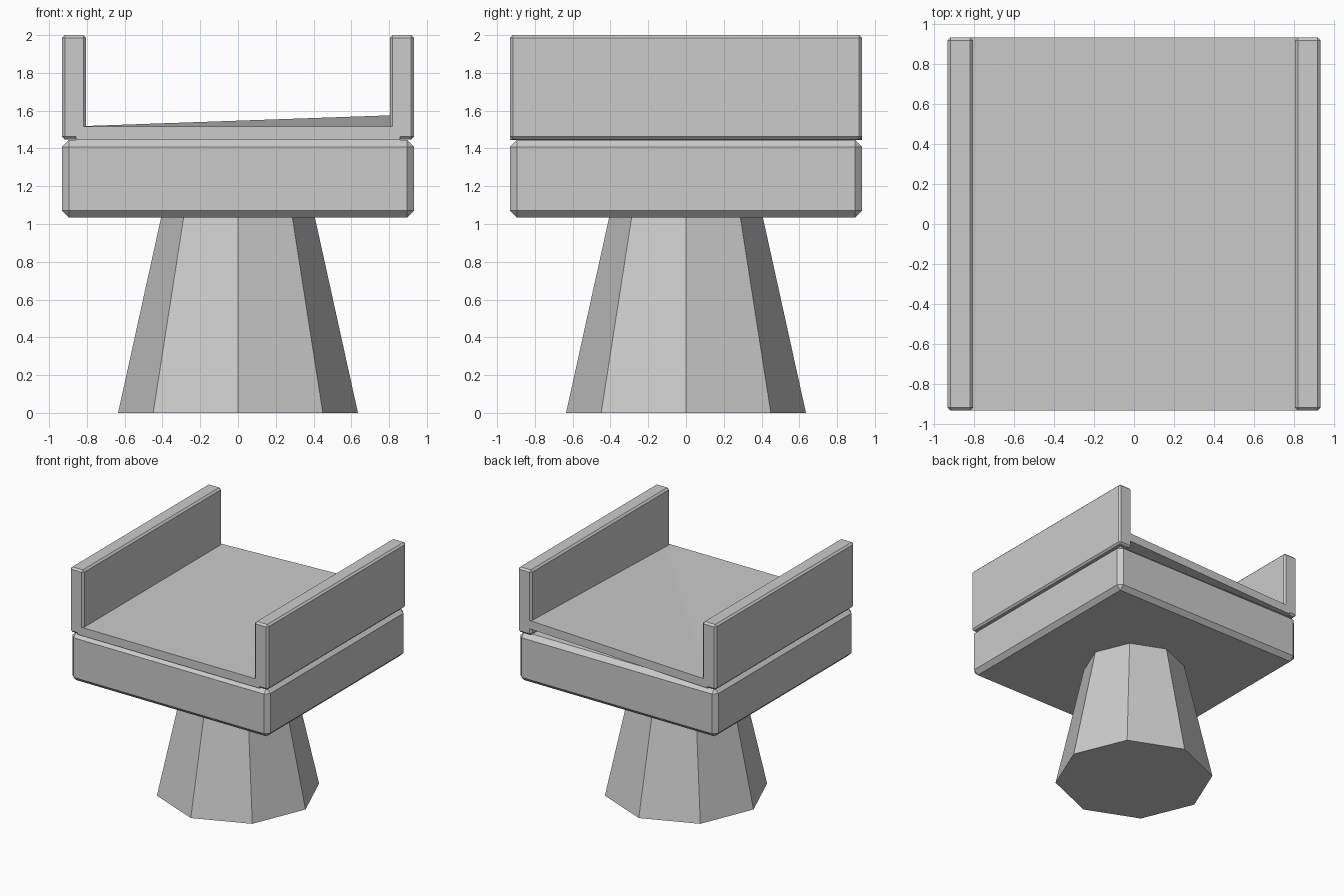
import bpy, bmesh
from mathutils import Matrix, Vector

if "Cube" in bpy.data.objects:
    bpy.data.objects.remove(bpy.data.objects["Cube"])


def finish(name, bm):
    mesh = bpy.data.meshes.new(name)
    bm.to_mesh(mesh)
    bm.free()
    obj = bpy.data.objects.new(name, mesh)
    bpy.context.collection.objects.link(obj)
    return obj


def box_mesh(lo, hi):
    lo, hi = Vector(lo), Vector(hi)
    bm = bmesh.new()
    bmesh.ops.create_cube(bm, size=1, matrix=Matrix.Translation((lo + hi) / 2)
                          @ Matrix.Diagonal((*(hi - lo), 1)))
    return bm


def chamfered_box(name, lo, hi, width):
    obj = finish(name, box_mesh(lo, hi))
    mod = obj.modifiers.new("chamfer", 'BEVEL')
    mod.width = width
    mod.segments = 1
    return obj


# Tapered octagonal pedestal
bm = bmesh.new()
bmesh.ops.create_cone(bm, cap_ends=True, segments=8, radius1=0.635, radius2=0.407,
                      depth=1.035, matrix=Matrix.Translation((0, 0, 0.5175)))
finish("pedestal", bm)

# Thick square base block
chamfered_box("base_block", (-0.932, -0.932, 1.034), (0.932, 0.932, 1.445), 0.037)

# Side walls, mirrored across x
wall = chamfered_box("side_walls", (0.804, -0.932, 1.447), (0.932, 0.932, 2.0), 0.015)
wall.modifiers.new("mirror", 'MIRROR')

# Tray floor, with its back right corner lifted and folded on the diagonal
bm = box_mesh((-0.857, -0.932, 1.446), (0.857, 0.932, 1.517))
for v in bm.verts:
    if v.co.x > 0 and v.co.y > 0:
        v.co.z += 0.06
bm.normal_update()
for up in (True, False):
    ends = [v for v in bm.verts if v.co.x * v.co.y < 0 and (v.co.z > 1.48) == up]
    bmesh.ops.connect_verts(bm, verts=ends)
finish("tray_floor", bm)
